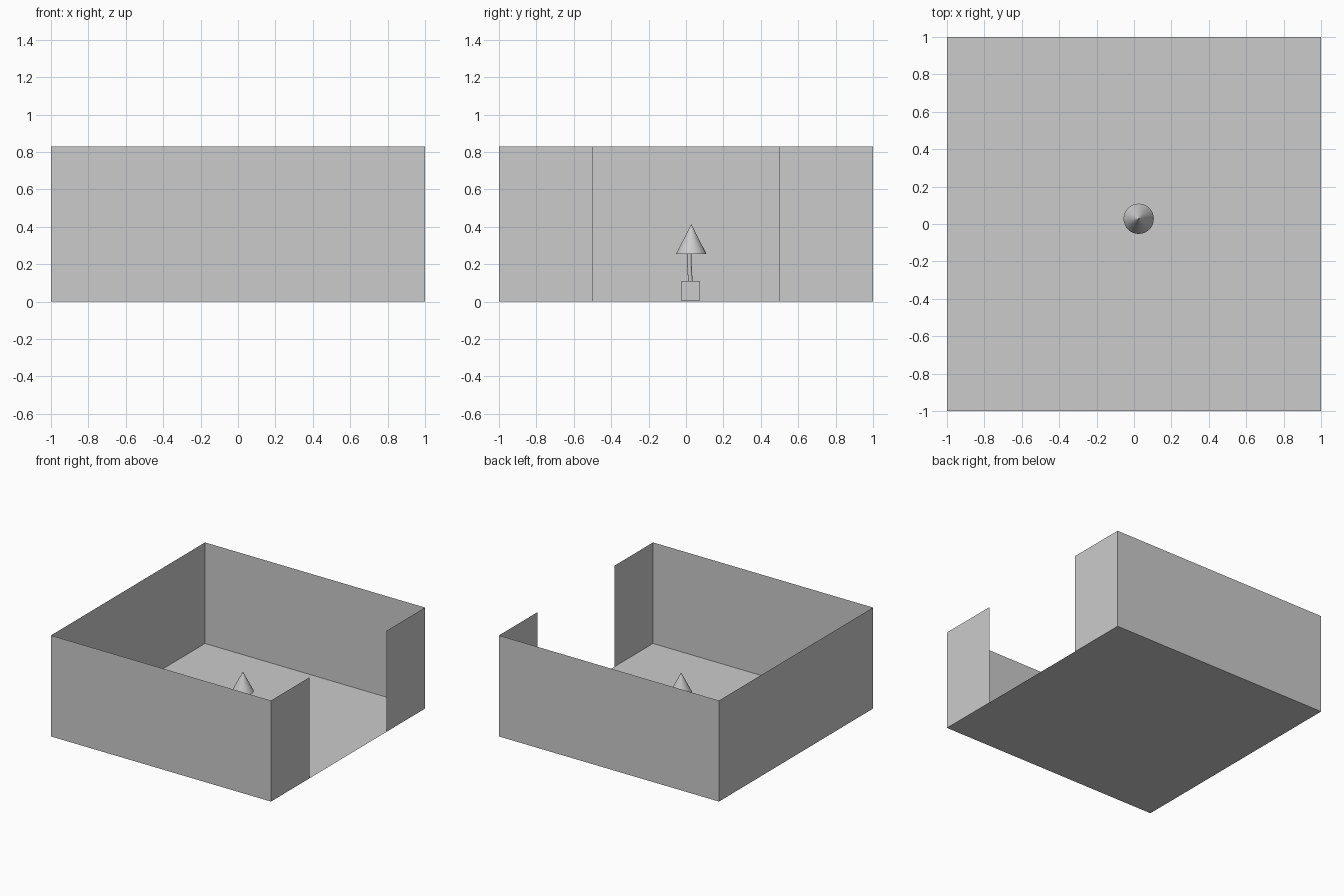
import bpy, bmesh
from mathutils import Matrix

if "Cube" in bpy.data.objects:
    bpy.data.objects.remove(bpy.data.objects["Cube"])

H = 0.83  # wall height


def new_object(name, bm):
    mesh = bpy.data.meshes.new(name)
    bm.to_mesh(mesh)
    bm.free()
    obj = bpy.data.objects.new(name, mesh)
    bpy.context.collection.objects.link(obj)
    return obj


def quad(name, a, b, c, d):
    bm = bmesh.new()
    bm.faces.new([bm.verts.new(p) for p in (a, b, c, d)])
    return new_object(name, bm)


def wall(name, start, end):
    (x0, y0), (x1, y1) = start, end
    return quad(name, (x0, y0, 0), (x1, y1, 0), (x1, y1, H), (x0, y0, H))


# Paper-thin floor and walls, with a doorway gap on the right
quad("floor", (-1, -1, 0), (1, -1, 0), (1, 1, 0), (-1, 1, 0))
wall("front_wall", (-1, -1), (1, -1))
wall("back_wall", (1, 1), (-1, 1))
wall("left_wall", (-1, 1), (-1, -1))
wall("right_wall_front", (1, -1), (1, -0.5))
wall("right_wall_back", (1, 0.5), (1, 1))

# Lamp base block
bm = bmesh.new()
bmesh.ops.create_cube(bm, size=0.102, matrix=Matrix.Translation((0.025, 0.025, 0.058)))
new_object("lamp_base", bm)

# Slightly bent lamp stem
bm = bmesh.new()
path = [(0.025, 0.024, 0.10), (0.025, 0.022, 0.13), (0.025, 0.018, 0.20), (0.025, 0.018, 0.27)]
rings = []
for p in path:
    ring = bmesh.ops.create_circle(bm, segments=12, radius=0.012, matrix=Matrix.Translation(p))
    rings.append(ring["verts"])
for low, high in zip(rings, rings[1:]):
    for i in range(12):
        j = (i + 1) % 12
        bm.faces.new((low[i], low[j], high[j], high[i]))
bmesh.ops.recalc_face_normals(bm, faces=bm.faces[:])
stem = new_object("lamp_stem", bm)
stem.data.shade_smooth()

# Cone lamp shade
bm = bmesh.new()
bmesh.ops.create_cone(bm, cap_ends=True, segments=32, radius1=0.081, radius2=0, depth=0.16,
                      matrix=Matrix.Translation((0.025, 0.028, 0.335)))
new_object("lamp_shade", bm)
